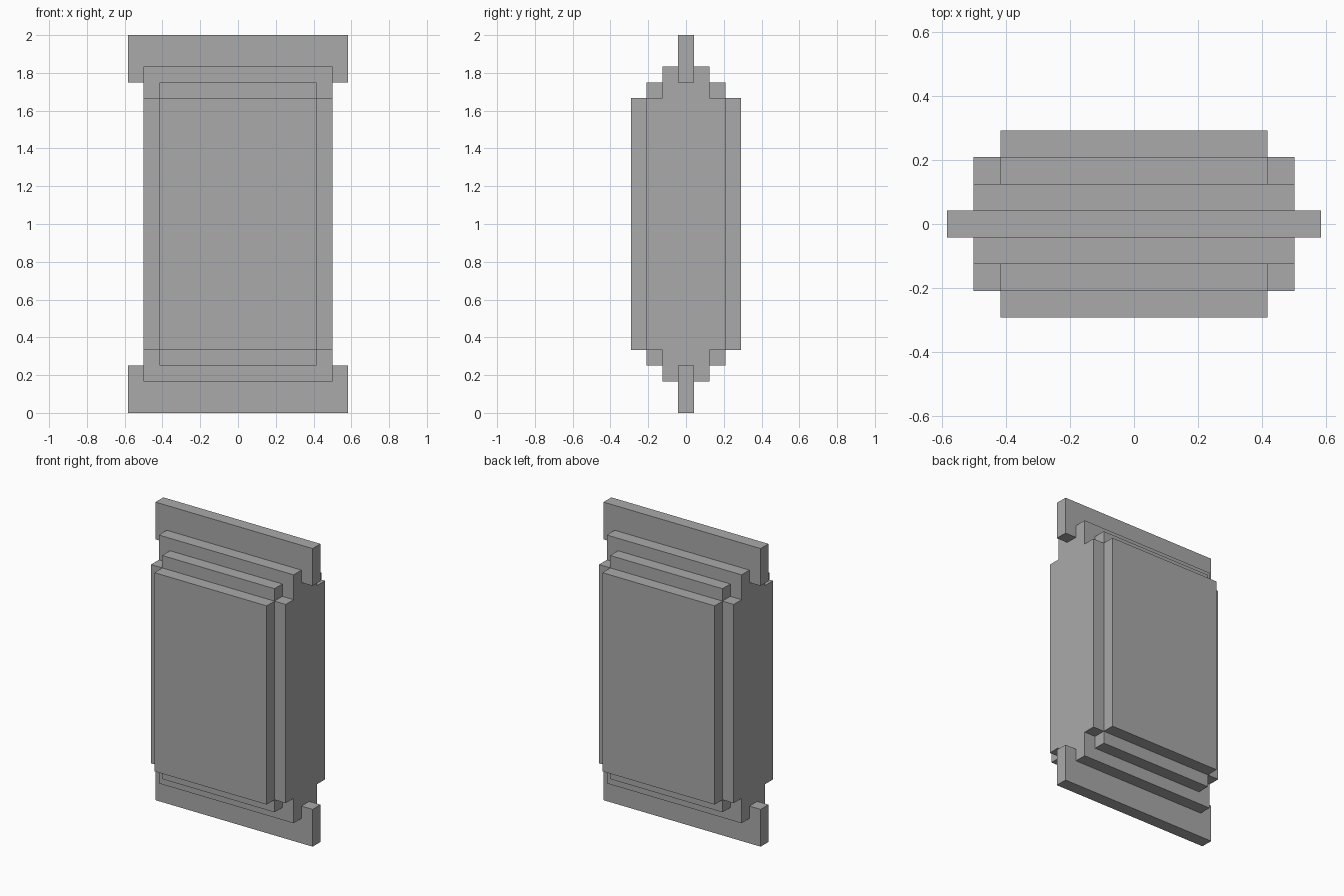
import bpy
import bmesh

if "Cube" in bpy.data.objects:
    bpy.data.objects.remove(bpy.data.objects["Cube"], do_unlink=True)

U = 1 / 12  # step size shared by every ledge
MID = 1.0   # mid height, the model mirrors about it

grey = bpy.data.materials.new("plain_grey")
grey.use_nodes = True
colour = (0.4, 0.4, 0.4, 1)
grey.diffuse_color = colour
grey.node_tree.nodes["Principled BSDF"].inputs["Base Color"].default_value = colour


def extrude_profile(name, profile, half_width):
    """Extrude a closed (y, z) outline along x, from -half_width to half_width."""
    bm = bmesh.new()
    face = bm.faces.new([bm.verts.new((-half_width, y, z)) for y, z in profile])
    ext = bmesh.ops.extrude_face_region(bm, geom=[face])
    verts = [v for v in ext["geom"] if isinstance(v, bmesh.types.BMVert)]
    bmesh.ops.translate(bm, verts=verts, vec=(2 * half_width, 0, 0))
    bmesh.ops.recalc_face_normals(bm, faces=bm.faces)
    mesh = bpy.data.meshes.new(name)
    bm.to_mesh(mesh)
    bm.free()
    mesh.materials.append(grey)
    obj = bpy.data.objects.new(name, mesh)
    bpy.context.collection.objects.link(obj)
    return obj


def mirror_z(half):
    """Complete an upper outline with its reflection about mid height."""
    return [(y, MID + h) for y, h in half] + [(y, MID - h) for y, h in reversed(half)]


# Core: a thick block with a thinner step at top and bottom
core_right = [(1.5 * U, 10 * U), (1.5 * U, 8 * U), (2.5 * U, 8 * U)]
core_left = [(-y, h) for y, h in reversed(core_right)]
extrude_profile("core_block", mirror_z(core_left + core_right), 6 * U)

# Stepped panels on the front and back
for name, s in (("front_panel", -1), ("back_panel", 1)):
    steps = [(s * U, 9 * U), (s * 2.5 * U, 9 * U),
             (s * 2.5 * U, 8 * U), (s * 3.5 * U, 8 * U)]
    extrude_profile(name, mirror_z(steps), 5 * U)

# Thin, wide rails at both ends
for name, z0, z1 in (("bottom_rail", 0, 3 * U), ("top_rail", 21 * U, 24 * U)):
    y = U / 2
    extrude_profile(name, [(-y, z0), (y, z0), (y, z1), (-y, z1)], 7 * U)
